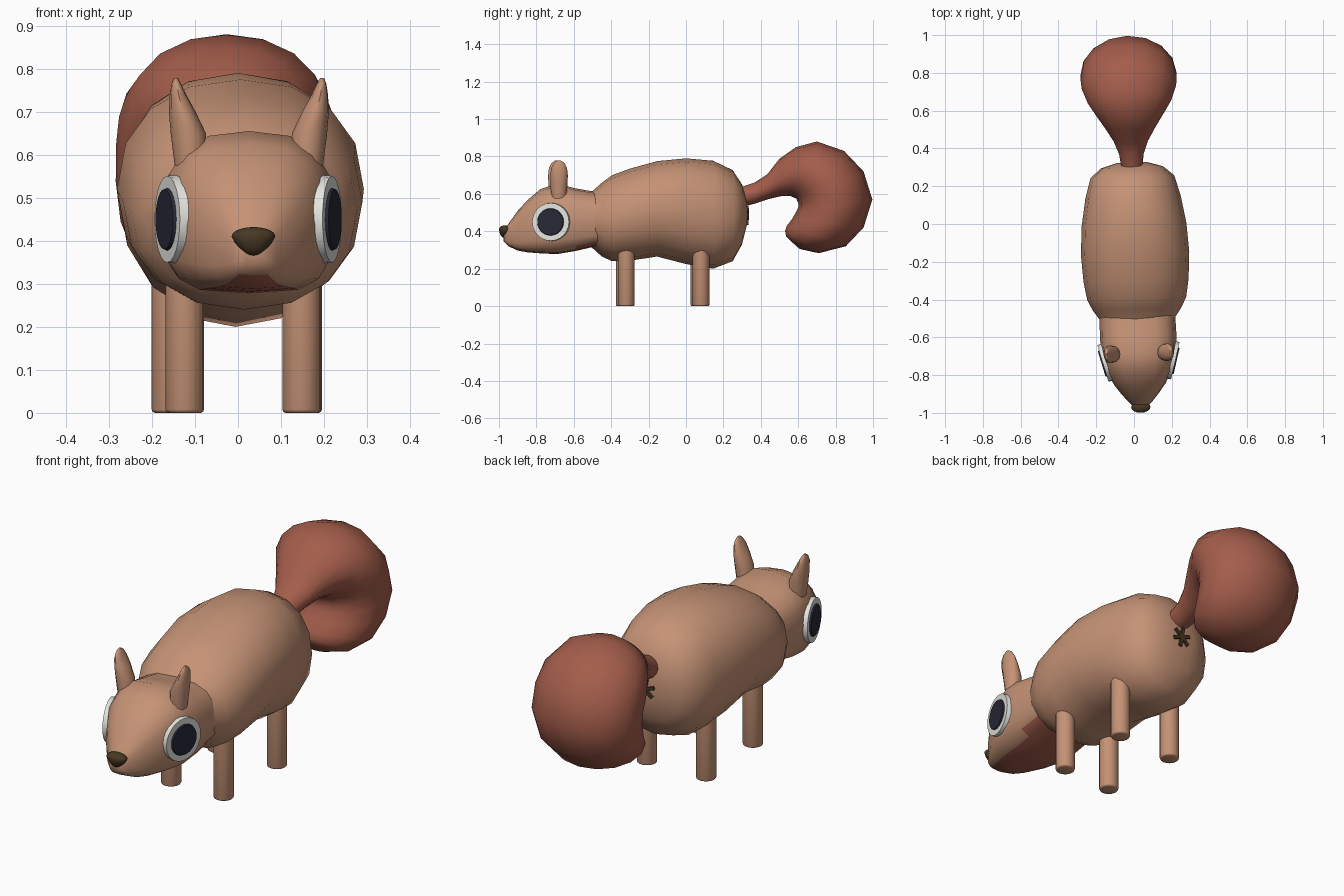
import bpy, bmesh, math
from mathutils import Matrix, Vector

if "Cube" in bpy.data.objects:
    bpy.data.objects.remove(bpy.data.objects["Cube"])

TURN = Matrix.Rotation(0.037, 4, 'Z')   # the animal stands slightly askew


def material(name, rgb):
    m = bpy.data.materials.new(name)
    m.diffuse_color = (*rgb, 1)
    m.use_nodes = True
    m.node_tree.nodes["Principled BSDF"].inputs["Base Color"].default_value = m.diffuse_color
    return m


FUR = material("tan fur", (0.56, 0.29, 0.18))
RED = material("russet", (0.37, 0.11, 0.07))
WHITE = material("eye white", (0.78, 0.78, 0.74))
DARK = material("pupil dark", (0.022, 0.022, 0.04))
BROWN = material("dark brown", (0.065, 0.04, 0.017))


def finish(name, bm, mats, angle=50):
    bmesh.ops.recalc_face_normals(bm, faces=bm.faces)
    bm.transform(TURN)
    me = bpy.data.meshes.new(name)
    bm.to_mesh(me)
    bm.free()
    for m in mats:
        me.materials.append(m)
    ob = bpy.data.objects.new(name, me)
    bpy.context.collection.objects.link(ob)
    bpy.ops.object.select_all(action='DESELECT')
    ob.select_set(True)
    bpy.context.view_layer.objects.active = ob
    bpy.ops.object.shade_smooth_by_angle(angle=math.radians(angle))
    return ob


def loft(rings):
    """Skin a list of rings of points and close both ends."""
    bm = bmesh.new()
    loops = [[bm.verts.new(p) for p in r] for r in rings]
    n = len(loops[0])
    for a, b in zip(loops, loops[1:]):
        for i in range(n):
            j = (i + 1) % n
            bm.faces.new((a[i], a[j], b[j], b[i]))
    bm.faces.new(loops[0])
    bm.faces.new(loops[-1])
    return bm


def ring(a, b, w, n_top=2.0, n_low=2.0, sides=16):
    """Rounded cross-section between top point a and low point b, (y, z), half width w."""
    mid = Vector((0, (a[0] + b[0]) / 2, (a[1] + b[1]) / 2))
    up = Vector((0, a[0], a[1])) - mid
    pts = []
    for i in range(sides):
        t = 2 * math.pi * i / sides
        c, s = math.cos(t), math.sin(t)
        e = 2 / (n_top if s >= 0 else n_low)
        pts.append(mid + up * math.copysign(abs(s) ** e, s)
                   + Vector((w * math.copysign(abs(c) ** e, c), 0, 0)))
    return pts


# Body: y, top, bottom, half width
body = [(-.53, .60, .33, .19), (-.50, .615, .31, .20), (-.45, .66, .265, .235),
        (-.395, .70, .24, .262), (-.30, .735, .243, .278), (-.155, .775, .265, .287),
        (0, .79, .225, .277), (.145, .777, .20, .252), (.25, .727, .24, .222),
        (.30, .65, .33, .165), (.325, .56, .43, .08)]
finish("body", loft([ring((y, t), (y, b), w, 2.2, 2.2) for y, t, b, w in body]), [FUR])

# Head, with a russet underside
head = [(-.48, .61, .32, .20), (-.594, .63, .294, .203), (-.69, .655, .278, .196),
        (-.78, .625, .282, .172), (-.85, .565, .288, .135), (-.90, .51, .297, .098),
        (-.95, .44, .32, .055), (-.975, .405, .345, .028)]
bm = loft([ring((y, t), (y, b), w, 2.6, 3.6) for y, t, b, w in head])
bmesh.ops.recalc_face_normals(bm, faces=bm.faces)
for f in bm.faces:
    f.normal_update()
    f.material_index = int(f.normal.z < -0.9)
finish("head", bm, [FUR, RED])

# Bushy tail: top y, z, low y, z, half width, following the curl
tail = [(.29, .635, .30, .53, .055), (.37, .662, .37, .548, .065),
        (.435, .705, .44, .572, .09), (.50, .788, .51, .588, .13),
        (.588, .85, .56, .588, .175), (.70, .88, .59, .575, .22),
        (.845, .83, .603, .545, .25), (.95, .72, .60, .525, .255),
        (.997, .57, .59, .505, .255), (.95, .42, .57, .47, .245),
        (.855, .32, .54, .43, .22), (.71, .283, .53, .40, .16),
        (.61, .305, .535, .375, .08)]
finish("tail", loft([ring((a, b), (c, d), w) for a, b, c, d, w in tail]), [RED])

# Ears: z, inner x, outer x, half depth
ear = [(.57, .095, .172, .04), (.65, .10, .182, .046), (.70, .124, .186, .047),
       (.74, .146, .184, .042), (.765, .158, .18, .028), (.778, .165, .175, .01)]
for side, s in (("left", -1), ("right", 1)):
    rings = []
    for z, x0, x1, d in ear:
        rings.append([(s * ((x0 + x1) / 2 + (x1 - x0) / 2 * math.cos(t)),
                       -.685 + d * math.sin(t), z)
                      for t in (2 * math.pi * i / 12 for i in range(12))])
    finish(side + "_ear", loft(rings), [FUR])

    # Eyes: white disc and a thin dark pupil plate, turned a little forward
    out = Vector((s * math.cos(.26), -math.sin(.26), 0))
    rot = out.to_track_quat('Z', 'Y').to_matrix().to_4x4()
    for part, r, depth, shift, mat in (("eye", .105, .05, -.018, WHITE),
                                       ("pupil", .073, .008, .010, DARK)):
        bm = bmesh.new()
        pos = Vector((s * .185, -.73, .45)) + out * shift
        bmesh.ops.create_cone(bm, cap_ends=True, segments=24, radius1=r,
                              radius2=r * .96, depth=depth,
                              matrix=Matrix.Translation(pos) @ rot)
        finish(side + "_" + part, bm, [mat], 30)

    # Legs
    for part, x, y in (("front", .136, -.325), ("back", .153, .075)):
        bm = bmesh.new()
        bmesh.ops.create_cone(bm, cap_ends=True, segments=16, radius1=.045, radius2=.045,
                              depth=.38, matrix=Matrix.Translation((s * x, y, .19)))
        rim = [e for e in bm.edges if all(v.co.z < .01 for v in e.verts)]
        bmesh.ops.bevel(bm, geom=rim, offset=.008, segments=2, affect='EDGES', profile=.5)
        finish(side + "_" + part + "_leg", bm, [FUR])

# Nose: a ball tapered towards the bottom
bm = bmesh.new()
bmesh.ops.create_uvsphere(bm, u_segments=16, v_segments=10, radius=1)
for v in bm.verts:
    taper = 1 if v.co.z > 0 else 1 + .35 * v.co.z
    low = .022 if v.co.z > 0 else .045
    v.co = Vector((v.co.x * .051 * taper, -.97 + v.co.y * .03, .41 + v.co.z * low))
finish("nose", bm, [BROWN])

# Small star mark under the tail
bm = bmesh.new()
for a in (20, 80, 140):
    bmesh.ops.create_cube(bm, size=1, matrix=Matrix.Translation((0, .325, .485))
                          @ Matrix.Rotation(math.radians(a), 4, 'Y')
                          @ Matrix.Diagonal((.10, .02, .016, 1)))
finish("rear_mark", bm, [BROWN], 30)
